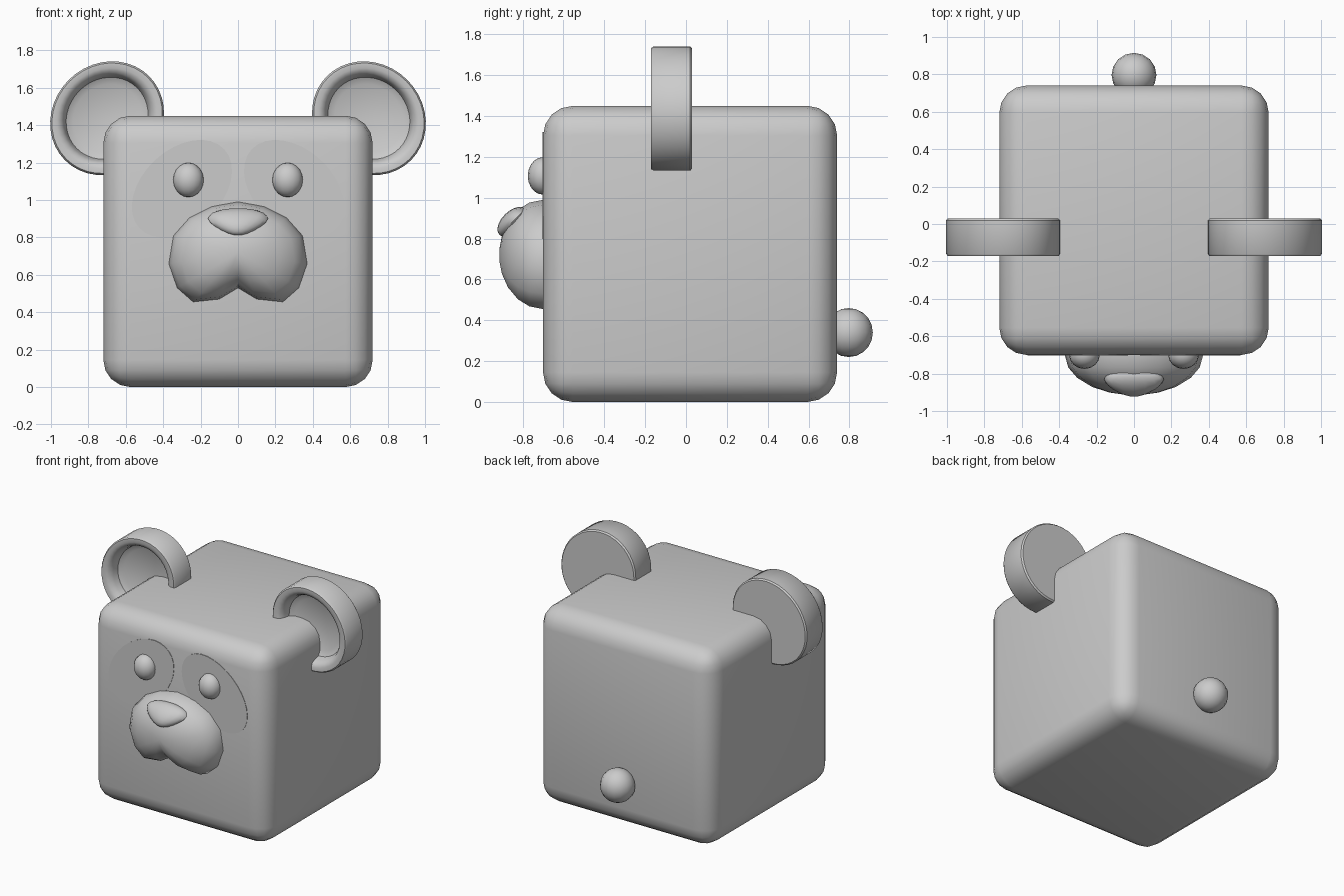
import bpy
import bmesh
from math import sin, cos, pi, sqrt, radians
from mathutils import Matrix

cube = bpy.data.objects.get("Cube")
if cube:
    bpy.data.objects.remove(cube)

grey = bpy.data.materials.new("plain grey")
grey.use_nodes = True
colour = (0.6, 0.6, 0.6, 1)
grey.diffuse_color = colour
grey.node_tree.nodes["Principled BSDF"].inputs["Base Color"].default_value = colour


def finish(bm, name, angle=40):
    bmesh.ops.recalc_face_normals(bm, faces=bm.faces)
    mesh = bpy.data.meshes.new(name)
    bm.to_mesh(mesh)
    bm.free()
    mesh.materials.append(grey)
    obj = bpy.data.objects.new(name, mesh)
    bpy.context.collection.objects.link(obj)
    bpy.ops.object.select_all(action="DESELECT")
    obj.select_set(True)
    bpy.context.view_layer.objects.active = obj
    bpy.ops.object.shade_smooth_by_angle(angle=radians(angle))
    return obj


def loft(name, outline, profile, centre, angle=40):
    """Skin copies of an xz outline, each scaled about the centre and set at a y."""
    bm = bmesh.new()
    cx, cz = centre
    rings = [[bm.verts.new((cx + (x - cx) * s, y, cz + (z - cz) * s))
              for x, z in outline] for s, y in profile]
    n = len(outline)
    for a, b in zip(rings, rings[1:]):
        for i in range(n):
            j = (i + 1) % n
            bm.faces.new((a[i], a[j], b[j], b[i]))
    for ring, (s, y) in ((rings[0], profile[0]), (rings[-1], profile[-1])):
        tip = bm.verts.new((cx, y, cz))
        for i in range(n):
            bm.faces.new((ring[i], ring[(i + 1) % n], tip))
    return finish(bm, name, angle)


def ellipse(cx, cz, a, b, tilt, n):
    c, s = cos(tilt), sin(tilt)
    angles = [2 * pi * i / n for i in range(n)]
    return [(cx + a * cos(t) * c - b * sin(t) * s,
             cz + a * cos(t) * s + b * sin(t) * c) for t in angles]


def ball(name, centre, size, tilt=0, taper=0, segments=16, rings=10):
    bm = bmesh.new()
    bmesh.ops.create_uvsphere(bm, u_segments=segments, v_segments=rings, radius=1)
    for v in bm.verts:
        v.co.x *= 1 + taper * v.co.z
    matrix = (Matrix.Translation(centre) @ Matrix.Rotation(tilt, 4, "X")
              @ Matrix.Diagonal((*size, 1)))
    bmesh.ops.transform(bm, matrix=matrix, verts=bm.verts)
    return finish(bm, name)


# Rounded box body
bm = bmesh.new()
bmesh.ops.create_cube(bm, size=1)
bmesh.ops.transform(bm, verts=bm.verts, matrix=Matrix.Translation((0, 0.02, 0.725))
                    @ Matrix.Diagonal((1.44, 1.44, 1.45, 1)))
bmesh.ops.bevel(bm, geom=bm.edges[:], offset=0.145, segments=4, profile=0.5,
                affect="EDGES")
finish(bm, "body")

# Ears, eye patches and eyes on both sides
ear_profile = [(0.97, 0.03), (1, 0.02), (1, -0.16), (0.97, -0.172), (0.88, -0.172),
               (0.8, -0.16), (0.75, -0.13), (0.72, -0.09), (0.6, -0.07)]
for side, label in ((1, "left"), (-1, "right")):
    ear = (0.7 * side, 1.437)
    loft(label + "_ear", ellipse(*ear, 0.318, 0.29, -side * pi / 4, 40),
         ear_profile, ear)
    patch = (0.3 * side, 1.06)
    loft(label + "_eye_patch", ellipse(*patch, 0.31, 0.21, -side * 0.75, 32),
         [(1, -0.698), (1, -0.703)], patch, 30)
    ball(label + "_eye", (0.265 * side, -0.7, 1.107), (0.082, 0.075, 0.092))

# Muzzle with a cleft underneath
half = [(0.14, 0.965), (0.26, 0.905), (0.345, 0.81), (0.37, 0.66), (0.325, 0.53),
        (0.24, 0.455), (0.1, 0.47)]
outline = ([(0, 0.99)] + half + [(0, 0.53)]
           + [(-x, z) for x, z in reversed(half)])
dome = [(s, -0.7 - 0.215 * sqrt(1 - s * s)) for s in (1, 0.95, 0.82, 0.6, 0.35, 0.12)]
loft("muzzle", outline, [(1, -0.62)] + dome, (0, 0.72), 50)

# Nose, wide at the top, and tail
ball("nose", (0, -0.85, 0.882), (0.15, 0.052, 0.09), tilt=-pi / 4, taper=0.4)
ball("tail", (0, 0.797, 0.34), (0.12, 0.118, 0.12))
